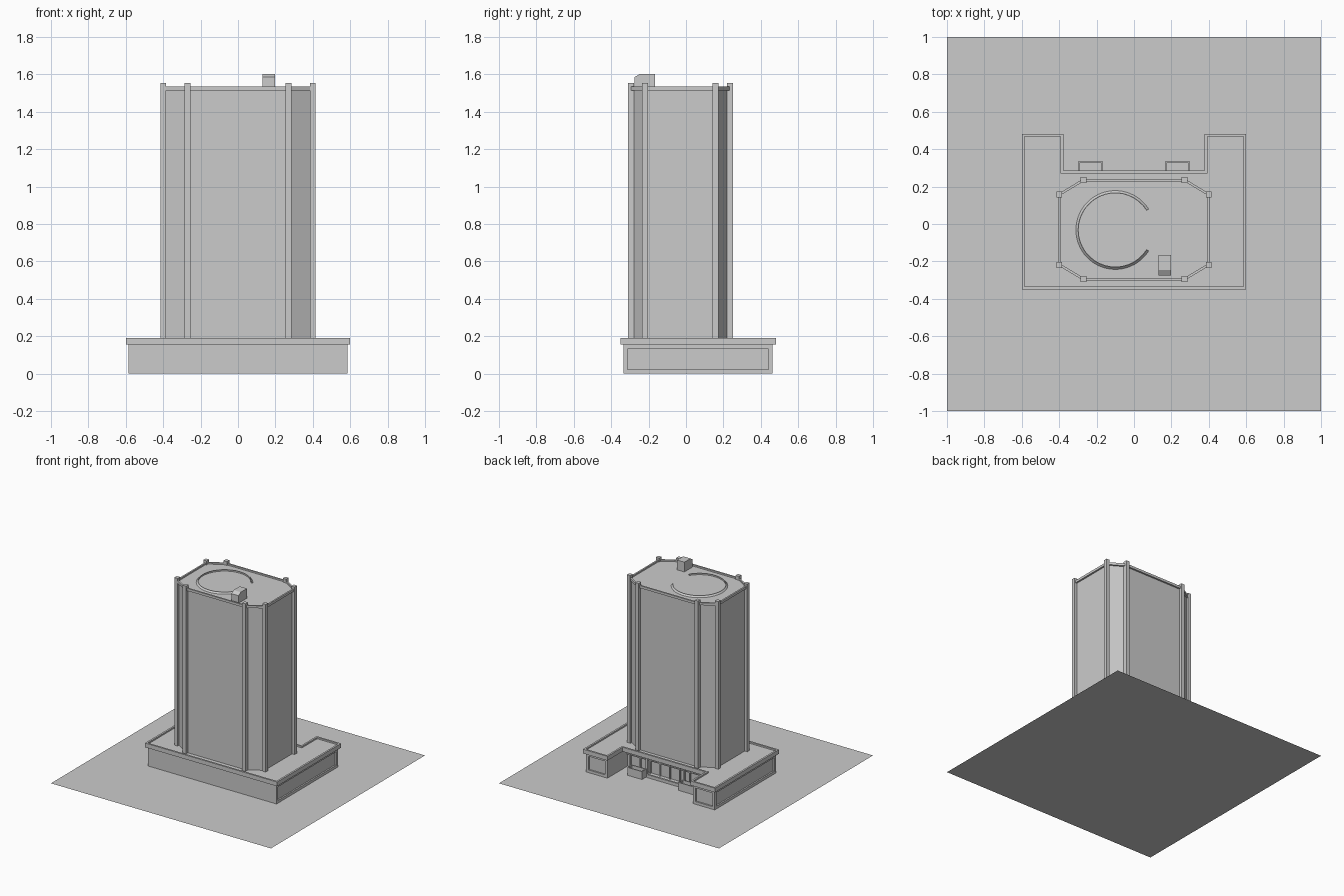
import bpy, bmesh, math
from mathutils import Vector

if "Cube" in bpy.data.objects:
    bpy.data.objects.remove(bpy.data.objects["Cube"])


def finish(name, bm):
    bmesh.ops.recalc_face_normals(bm, faces=bm.faces[:])
    mesh = bpy.data.meshes.new(name)
    bm.to_mesh(mesh)
    bm.free()
    obj = bpy.data.objects.new(name, mesh)
    bpy.context.collection.objects.link(obj)
    return obj


def prism(name, outline, z0, z1, rim=0, drop=0, panels=None):
    """Extruded outline; optional raised rim on top and recessed side panels."""
    bm = bmesh.new()
    base = bm.faces.new([bm.verts.new((x, y, z0)) for x, y in outline])
    ext = bmesh.ops.extrude_face_region(bm, geom=[base], use_keep_orig=True)
    bmesh.ops.translate(bm, vec=(0, 0, z1 - z0),
                        verts=[g for g in ext["geom"] if isinstance(g, bmesh.types.BMVert)])
    bmesh.ops.recalc_face_normals(bm, faces=bm.faces[:])
    bm.normal_update()
    if rim:
        top = [f for f in bm.faces if f.normal.z > 0.9]
        bmesh.ops.inset_region(bm, faces=top, thickness=rim, use_even_offset=True)
        sunk = bmesh.ops.extrude_discrete_faces(bm, faces=top)["faces"]
        bmesh.ops.translate(bm, vec=(0, 0, -drop), verts=list(sunk[0].verts))
    if panels:
        for f in [f for f in bm.faces if panels(f)]:
            bmesh.ops.inset_region(bm, faces=[f], thickness=0.022, use_even_offset=True)
            n = f.normal.copy()
            new = bmesh.ops.extrude_discrete_faces(bm, faces=[f])["faces"][0]
            bmesh.ops.translate(bm, vec=n * -0.012, verts=list(new.verts))
    return finish(name, bm)


def rect(x0, x1, y0, y1):
    return [(x0, y0), (x1, y0), (x1, y1), (x0, y1)]


def u_shape(x, y0, y1, nx, ny):
    return [(-x, y0), (x, y0), (x, y1), (nx, y1), (nx, ny), (-nx, ny), (-nx, y1), (-x, y1)]


def octagon(d=0):
    cx, cy = 0.27 + d * 0.5, 0.188 + d * 0.5
    pts = [(cx, 0.265 + d), (0.4 + d, cy), (0.4 + d, -cy), (cx, -0.265 - d)]
    pts += [(-x, y) for x, y in reversed(pts)]
    return [(x, y - 0.03) for x, y in pts]


# Site slab
bm = bmesh.new()
bmesh.ops.create_grid(bm, x_segments=1, y_segments=1, size=1)
finish("site_ground", bm)

# Podium with recessed panels on the sides and wing ends, capped by a parapet roof
prism("podium_walls", u_shape(0.585, -0.335, 0.463, 0.39, 0.2), 0, 0.155,
      panels=lambda f: abs(f.normal.x) > 0.9 and abs(f.calc_center_median().x) > 0.5
      or f.normal.y > 0.9 and f.calc_center_median().y > 0.4)
prism("podium_roof", u_shape(0.6, -0.35, 0.482, 0.377, 0.285), 0.155, 0.19, 0.015, 0.012)

# Entrance court: mullions, columns, low wall and planters
for i in range(9):
    x = -0.36 + i * 0.09
    prism("entrance_mullion", rect(x - 0.005, x + 0.005, 0.2, 0.212), 0, 0.155)
prism("entrance_rail", rect(-0.39, 0.39, 0.2, 0.21), 0.1, 0.108)
prism("entrance_low_wall", rect(-0.17, 0.16, 0.27, 0.285), 0, 0.025)
for s in (-1, 1):
    cx = s * 0.232
    prism("planter", rect(cx - 0.067, cx + 0.067, 0.275, 0.335), 0, 0.065, 0.008, 0.03)
    prism("entrance_column", rect(s * 0.17 - 0.008, s * 0.17 + 0.008, 0.255, 0.271), 0, 0.155)

# Tower shaft, roof parapet and corner pillars
prism("tower_walls", octagon(-0.008), 0.17, 1.516)
prism("tower_parapet", octagon(0.006), 1.515, 1.535, 0.013, 0.012)
for x, y in octagon():
    prism("corner_pillar", rect(x - 0.015, x + 0.015, y - 0.016, y + 0.016), 0.178, 1.555)

# Open ring on the roof, sloped on its outer side
bm = bmesh.new()
section = [(0.212, 1.522), (0.199, 1.535), (0.196, 1.535), (0.196, 1.522)]
rows = []
for i in range(33):
    a = math.radians(32 + 296 * i / 32)
    rows.append([bm.verts.new((-0.1 + r * math.cos(a), -0.032 + r * math.sin(a), z))
                 for r, z in section])
for p, q in zip(rows, rows[1:]):
    for k in range(4):
        bm.faces.new((p[k], p[(k + 1) % 4], q[(k + 1) % 4], q[k]))
bm.faces.new(rows[0])
bm.faces.new(rows[-1])
finish("roof_ring", bm)

# Rooftop hut with a chamfered front edge
bm = bmesh.new()
profile = [(-0.275, 1.52), (-0.275, 1.585), (-0.247, 1.603), (-0.167, 1.603), (-0.167, 1.52)]
side = bm.faces.new([bm.verts.new((0.132, y, z)) for y, z in profile])
ext = bmesh.ops.extrude_face_region(bm, geom=[side], use_keep_orig=True)
bmesh.ops.translate(bm, vec=Vector((0.066, 0, 0)),
                    verts=[g for g in ext["geom"] if isinstance(g, bmesh.types.BMVert)])
finish("roof_hut", bm)
